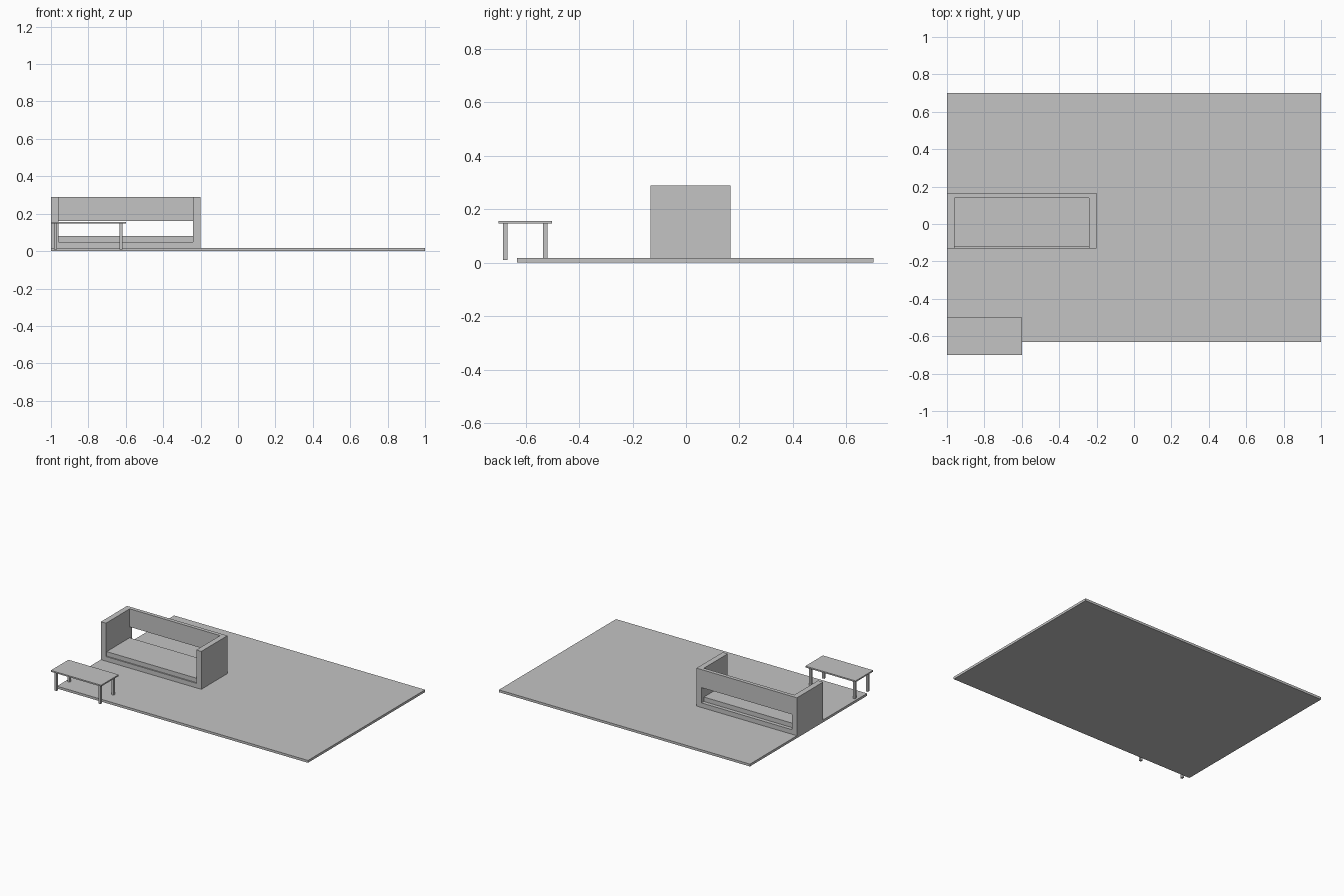
import bpy

if "Cube" in bpy.data.objects:
    bpy.data.objects.remove(bpy.data.objects["Cube"])

# One plain grey for everything
grey = bpy.data.materials.new("plain grey")
grey.diffuse_color = (0.55, 0.55, 0.55, 1.0)
grey.use_nodes = True
grey.node_tree.nodes["Principled BSDF"].inputs["Base Color"].default_value = grey.diffuse_color


def box(name, x0, x1, y0, y1, z0, z1):
    """Axis-aligned box given by its limits."""
    bpy.ops.mesh.primitive_cube_add(size=1)
    ob = bpy.context.object
    ob.name = ob.data.name = name
    size = (x1 - x0, y1 - y0, z1 - z0)
    centre = ((x0 + x1) / 2, (y0 + y1) / 2, (z0 + z1) / 2)
    for v in ob.data.vertices:
        v.co = [v.co[i] * size[i] + centre[i] for i in range(3)]
    ob.data.materials.append(grey)
    return ob


# Floor slab
FLOOR = 0.017
box("floor", -1, 1, -0.632, 0.701, 0, FLOOR)

# Sofa: arms, base, recessed seat and raised backrest with a gap under it
LEFT, RIGHT, FRONT, BACK, TOP = -1.0, -0.2, -0.132, 0.166, 0.29
ARM, BACK_DEPTH = 0.04, 0.027
IN_L, IN_R = LEFT + ARM, RIGHT - ARM
box("sofa_arm_left", LEFT, IN_L, FRONT, BACK, FLOOR, TOP)
box("sofa_arm_right", IN_R, RIGHT, FRONT, BACK, FLOOR, TOP)
box("sofa_base", IN_L, IN_R, FRONT, BACK, FLOOR, 0.05)
box("sofa_seat", IN_L, IN_R, -0.123, BACK - BACK_DEPTH, 0.05, 0.082)
box("sofa_backrest", IN_L, IN_R, BACK - BACK_DEPTH, BACK, 0.16, TOP)

# Side table: thin top on four square legs
box("table_top", -1, -0.6, -0.701, -0.501, 0.147, 0.157)
LEG = 0.0165
for x_name, x in (("left", -0.983), ("right", -0.617 - LEG)):
    for y_name, y in (("front", -0.684), ("back", -0.518 - LEG)):
        box(f"table_leg_{y_name}_{x_name}", x, x + LEG, y, y + LEG, 0.01, 0.147)
